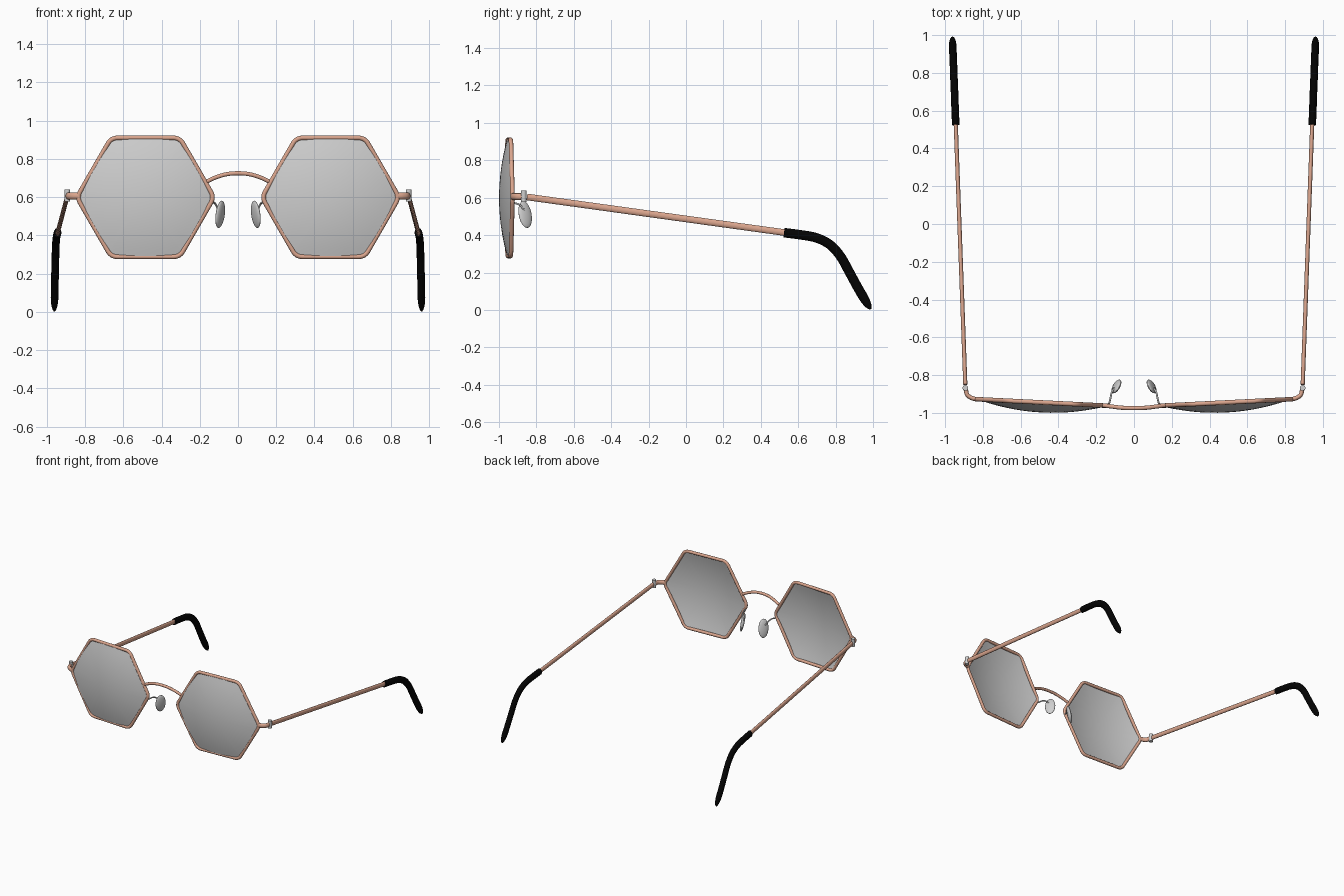
import bpy, bmesh
from math import sin, cos, pi, radians
from mathutils import Vector, Matrix

cube = bpy.data.objects.get("Cube")
if cube:
    bpy.data.objects.remove(cube, do_unlink=True)


def material(name, rgb):
    m = bpy.data.materials.new(name)
    m.use_nodes = True
    m.diffuse_color = (*rgb, 1)
    m.node_tree.nodes["Principled BSDF"].inputs["Base Color"].default_value = (*rgb, 1)
    return m


COPPER = material("rose copper", (0.71, 0.38, 0.27))
LENS = material("lens grey", (0.62, 0.62, 0.62))
SILVER = material("silver", (0.63, 0.63, 0.63))
BLACK = material("black rubber", (0.001, 0.001, 0.001))


def finish(name, bm, mat, angle=50):
    bmesh.ops.recalc_face_normals(bm, faces=bm.faces)
    mesh = bpy.data.meshes.new(name)
    bm.to_mesh(mesh)
    bm.free()
    mesh.materials.append(mat)
    ob = bpy.data.objects.new(name, mesh)
    bpy.context.collection.objects.link(ob)
    bpy.ops.object.select_all(action="DESELECT")
    ob.select_set(True)
    bpy.context.view_layer.objects.active = ob
    bpy.ops.object.shade_smooth_by_angle(angle=radians(angle))


def smooth_path(pts, steps=6):
    """Catmull-Rom curve through the points."""
    p = [Vector(q) for q in pts]
    p = [2 * p[0] - p[1]] + p + [2 * p[-1] - p[-2]]
    out = []
    for a, b, c, d in zip(p, p[1:], p[2:], p[3:]):
        for i in range(steps):
            t = i / steps
            out.append(0.5 * (2 * b + (c - a) * t + (2 * a - 5 * b + 4 * c - d) * t * t
                              + (3 * b - a - 3 * c + d) * t ** 3))
    return out + [p[-2]]


def tube(name, path, wide, tall, mat, side=(1, 0, 0), closed=False, scale=None, sides=14):
    """Oval tube; 'wide' is measured along 'side', 'tall' across it."""
    bm = bmesh.new()
    n = len(path)
    rings = []
    for i, p in enumerate(path):
        a = path[i - 1] if closed or i else p
        b = path[(i + 1) % n] if closed or i < n - 1 else p
        t = (b - a).normalized()
        u = Vector(side)
        u = (u - t * u.dot(t)).normalized()
        v = t.cross(u)
        k = scale(i / (n - 1)) if scale else 1
        rings.append([bm.verts.new(p + u * wide * k * cos(2 * pi * j / sides)
                                   + v * tall * k * sin(2 * pi * j / sides))
                      for j in range(sides)])
    pairs = list(zip(rings, rings[1:])) + ([(rings[-1], rings[0])] if closed else [])
    for r, q in pairs:
        for j in range(sides):
            h = (j + 1) % sides
            bm.faces.new((r[j], r[h], q[h], q[j]))
    if not closed:
        bm.faces.new(rings[0])
        bm.faces.new(rings[-1])
    finish(name, bm, mat)


def hexagon(apothem, corner, arc=6, edge=5):
    """Flat-topped hexagon outline in x and z with rounded corners."""
    reach = (apothem - corner) / cos(pi / 6)
    rounded = []
    for k in range(6):
        mid = k * pi / 3
        for i in range(arc + 1):
            a = mid - pi / 6 + pi / 3 * i / arc
            rounded.append(Vector((reach * cos(mid) + corner * cos(a), 0,
                                   reach * sin(mid) + corner * sin(a))))
    out = []
    for i, p in enumerate(rounded):
        q = rounded[(i + 1) % len(rounded)]
        parts = edge if i % (arc + 1) == arc else 1
        out += [p.lerp(q, j / parts) for j in range(parts)]
    return out


def lens(name, place):
    """Shallow spherical dome cut to the rim outline, with a thin edge."""
    bm = bmesh.new()
    outline = hexagon(0.306, 0.052)
    radius, depth, thick, steps = 1.15, 0.053, 0.006, 8

    def shell(back):
        def dome(p):
            return place @ Vector((p.x, p.length_squared / (2 * radius) - depth + back, p.z))

        centre = bm.verts.new(dome(Vector()))
        previous = None
        for k in range(1, steps + 1):
            ring = [bm.verts.new(dome(p * k / steps)) for p in outline]
            for j in range(len(ring)):
                h = (j + 1) % len(ring)
                if previous:
                    bm.faces.new((previous[j], previous[h], ring[h], ring[j]))
                else:
                    bm.faces.new((centre, ring[h], ring[j]))
            previous = ring
        return previous

    front, rear = shell(0), shell(thick)
    for j in range(len(front)):
        h = (j + 1) % len(front)
        bm.faces.new((front[j], front[h], rear[h], rear[j]))
    finish(name, bm, LENS)


def tip_taper(t):
    """Rounded far end of the ear tip."""
    return max(0.2, (1 - (max(0, t - 0.9) / 0.1) ** 2) ** 0.5)


# Bridge
tube("bridge", smooth_path([(-0.162, -0.96, 0.682), (-0.12, -0.966, 0.702), (-0.06, -0.973, 0.72),
                            (0, -0.975, 0.725), (0.06, -0.973, 0.72), (0.12, -0.966, 0.702),
                            (0.162, -0.96, 0.682)]), 0.011, 0.011, COPPER, side=(0, 1, 0))

for s, word in ((1, "left"), (-1, "right")):
    # Rim and lens, turned slightly back towards the temple
    place = Matrix.Translation((s * 0.484, -0.945, 0.599)) @ Matrix.Rotation(s * 0.05, 4, "Z")
    tube(word + "_rim", [place @ p for p in hexagon(0.311, 0.055)], 0.012, 0.012, COPPER,
         side=place.to_3x3() @ Vector((0, 1, 0)), closed=True, sides=12)
    lens(word + "_lens", place)

    # End piece curving back to the hinge
    tube(word + "_end_piece", smooth_path([(s * 0.835, -0.928, 0.606), (s * 0.862, -0.92, 0.606),
                                           (s * 0.884, -0.902, 0.606), (s * 0.892, -0.865, 0.606)]),
         0.018, 0.012, COPPER, side=(0, 0, 1))

    # Hinge barrel
    bm = bmesh.new()
    bmesh.ops.create_cone(bm, cap_ends=True, segments=16, radius1=0.015, radius2=0.015, depth=0.062,
                          matrix=Matrix.Translation((s * 0.893, -0.868, 0.608)))
    finish(word + "_hinge", bm, SILVER)

    # Temple arm
    tube(word + "_temple", [Vector((s * 0.893, -0.85, 0.604)), Vector((s * 0.944, 0.54, 0.412))],
         0.011, 0.018, COPPER)

    # Ear tip
    tube(word + "_ear_tip", smooth_path([(s * 0.9435, 0.525, 0.413), (s * 0.947, 0.61, 0.402),
                                         (s * 0.95, 0.695, 0.386), (s * 0.953, 0.768, 0.35),
                                         (s * 0.955, 0.825, 0.288), (s * 0.957, 0.872, 0.205),
                                         (s * 0.959, 0.925, 0.108), (s * 0.961, 0.987, 0.004)], 12),
         0.02, 0.026, BLACK, scale=tip_taper)

    # Nose pad and its wire arm
    tube(word + "_pad_arm", smooth_path([(s * 0.132, -0.952, 0.568), (s * 0.125, -0.925, 0.572),
                                         (s * 0.117, -0.89, 0.562), (s * 0.1, -0.862, 0.53)]),
         0.005, 0.005, SILVER, side=(0, 0, 1), sides=8)
    bm = bmesh.new()
    bmesh.ops.create_uvsphere(bm, u_segments=20, v_segments=12, radius=1)
    bmesh.ops.transform(bm, verts=bm.verts, matrix=Matrix.Translation((s * 0.093, -0.86, 0.51))
                        @ Matrix.Rotation(s * -0.22, 4, "Y") @ Matrix.Rotation(s * 0.55, 4, "Z")
                        @ Matrix.Rotation(0.2, 4, "X") @ Matrix.Diagonal((0.014, 0.04, 0.073, 1)))
    finish(word + "_nose_pad", bm, SILVER)
